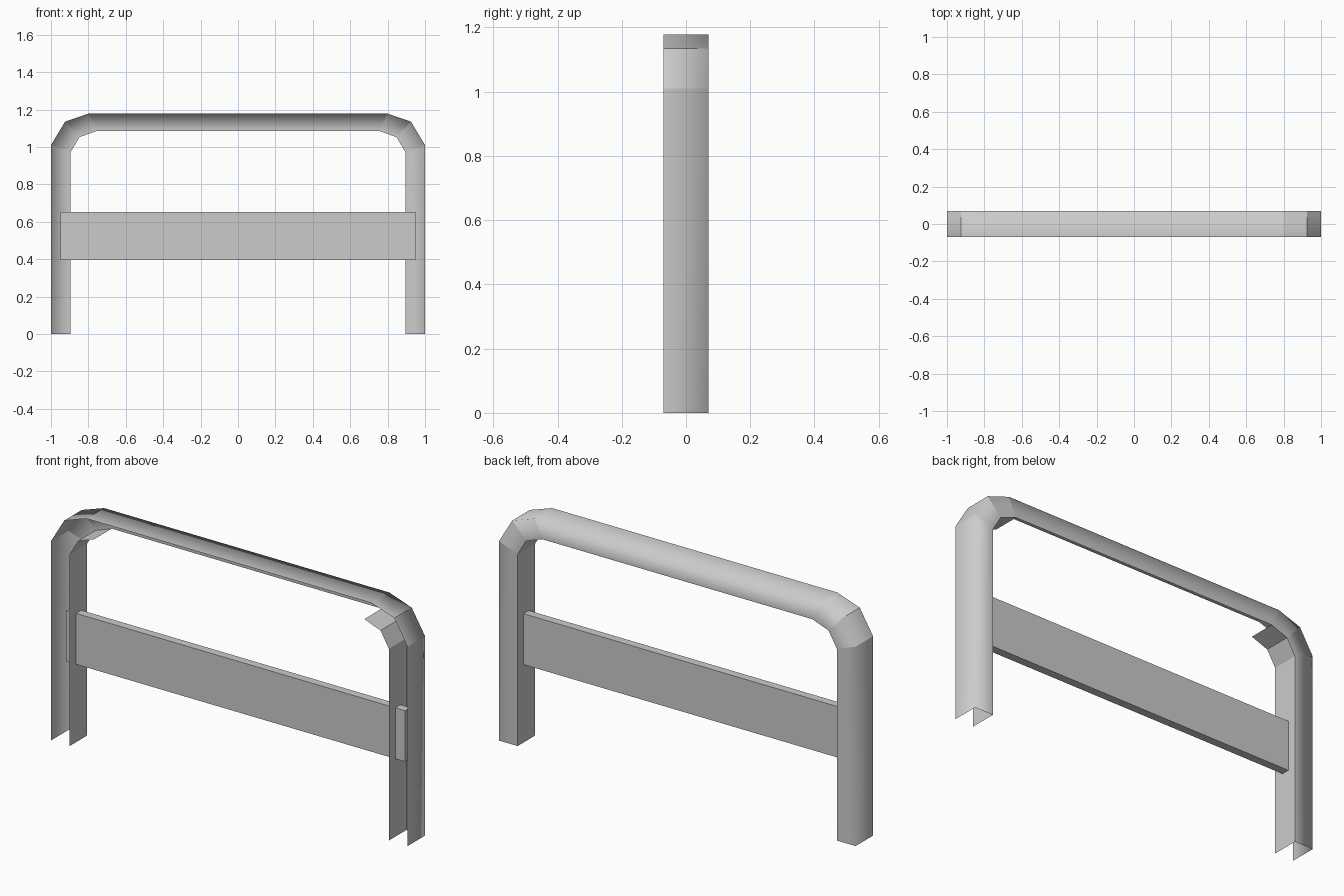
import bpy
import bmesh

# Remove the default cube
cube = bpy.data.objects.get("Cube")
if cube:
    bpy.data.objects.remove(cube, do_unlink=True)

# Single grey material
grey = bpy.data.materials.new("plain_grey")
grey.use_nodes = True
colour = (0.6, 0.6, 0.6, 1)
grey.diffuse_color = colour
grey.node_tree.nodes["Principled BSDF"].inputs["Base Color"].default_value = colour

HALF_DEPTH = 0.07


def make_object(name, bm):
    mesh = bpy.data.meshes.new(name)
    bm.to_mesh(mesh)
    bm.free()
    mesh.materials.append(grey)
    obj = bpy.data.objects.new(name, mesh)
    bpy.context.collection.objects.link(obj)
    return obj


# Bent frame: outer and inner (x, z) points from the foot up to the top rail
outer = [(1, 0), (1, 1.01), (0.925, 1.135), (0.8, 1.178)]
inner = [(0.895, 0), (0.895, 0.972), (0.848, 1.052), (0.757, 1.085)]


def mirrored(path):
    return path + [(-x, z) for x, z in reversed(path)]


# Channel open at the front; the rail has no underside
bm = bmesh.new()
stations = []
for (ox, oz), (ix, iz) in zip(mirrored(outer), mirrored(inner)):
    section = [(ox, -HALF_DEPTH, oz), (ox, HALF_DEPTH, oz),
               (ix, HALF_DEPTH, iz), (ix, -HALF_DEPTH, iz)]
    stations.append([bm.verts.new(p) for p in section])

rail = len(outer) - 1
for i, (a, b) in enumerate(zip(stations, stations[1:])):
    for side in range(2 if i == rail else 3):
        face = bm.faces.new((a[side], a[side + 1], b[side + 1], b[side]))
        face.smooth = True

# Only the edge between the outer and back walls is shaded round
round_verts = [{s[0] for s in stations}, {s[1] for s in stations}]
for edge in bm.edges:
    edge.smooth = all(v in round_verts[1] for v in edge.verts)
make_object("bent_frame", bm)

# Flat cross board let into both legs
bm = bmesh.new()
bmesh.ops.create_cube(bm, size=1)
bmesh.ops.scale(bm, vec=(1.9, 0.042, 0.258), verts=bm.verts)
bmesh.ops.translate(bm, vec=(0, 0.002, 0.524), verts=bm.verts)
make_object("cross_board", bm)
